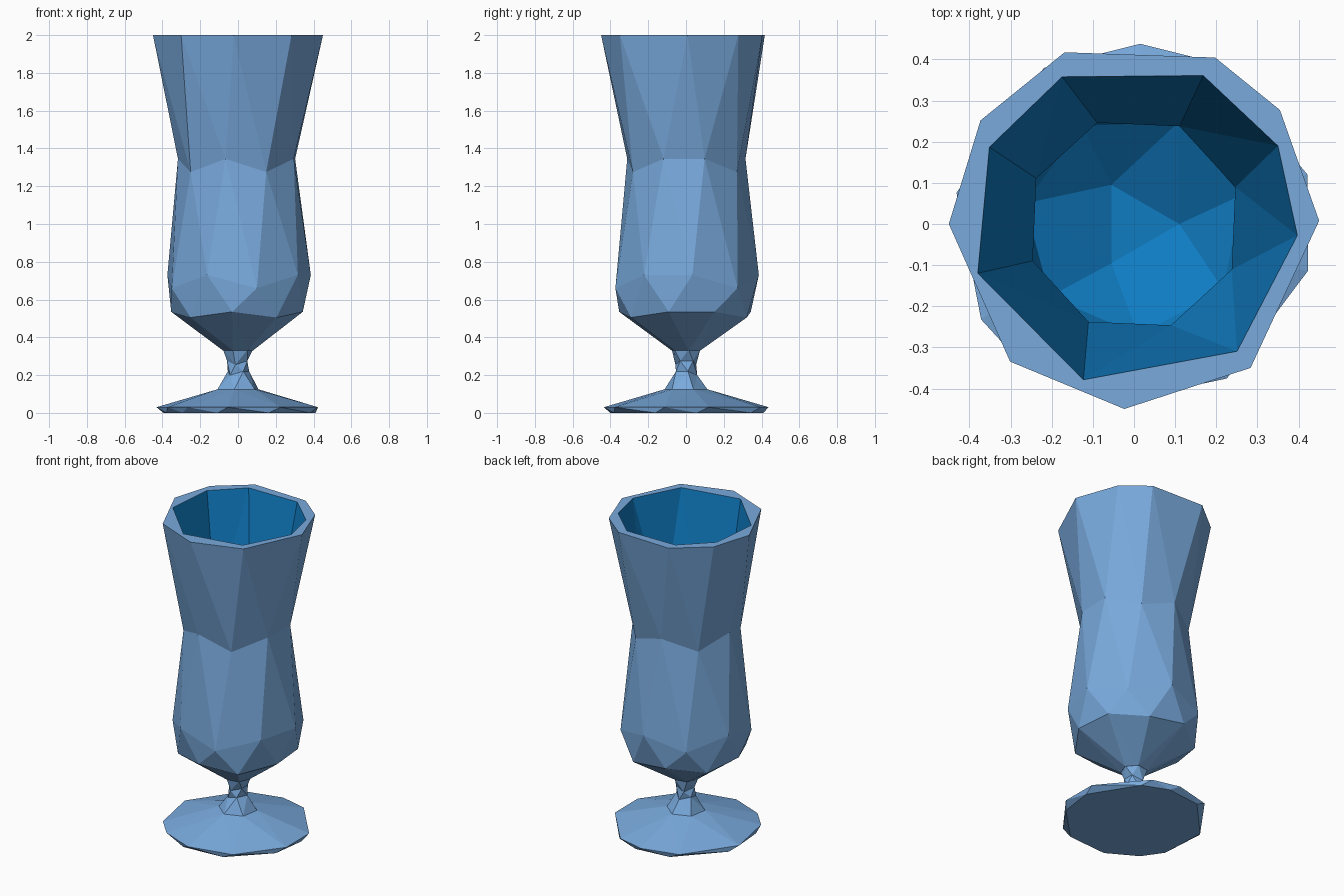
import bpy, bmesh, math

if "Cube" in bpy.data.objects:
    bpy.data.objects.remove(bpy.data.objects["Cube"])


def material(name, rgb):
    m = bpy.data.materials.new(name)
    m.diffuse_color = (*rgb, 1)
    m.use_nodes = True
    m.node_tree.nodes["Principled BSDF"].inputs["Base Color"].default_value = m.diffuse_color
    return m


GLASS = material("pale blue glass", (0.190, 0.400, 0.720))
INNER = material("deep blue inside", (0.005, 0.200, 0.540))


def even(n, start):
    return [start + 360 * k / n for k in range(n)]


def ring(angles, r, z, wobble=0.0):
    """Ring of (angle, x, y, z), heights alternating slightly for a faceted look."""
    out = []
    for k, a in enumerate(sorted(a % 360 for a in angles)):
        t = math.radians(a)
        out.append((a, r * math.cos(t), r * math.sin(t), z + wobble * (-1) ** k))
    return out


def solid(name, rings, inner_from=None):
    """Join rings of any side count with triangles and cap both ends."""
    bm = bmesh.new()
    loops = [[(p[0], bm.verts.new(p[1:])) for p in r] for r in rings]
    for n, (A, B) in enumerate(zip(loops, loops[1:])):
        na, nb = len(A), len(B)
        off = min(range(-nb, nb), key=lambda j: abs(B[j % nb][0] + 360 * (j // nb) - A[0][0]))

        def ang(L, k):
            return L[k % len(L)][0] + 360 * (k // len(L))

        i = j = 0
        while i < na or j < nb:
            ma = ang(A, i) + ang(A, i + 1)
            mb = ang(B, off + j) + ang(B, off + j + 1)
            a, b = A[i % na][1], B[(off + j) % nb][1]
            if j >= nb or (i < na and ma <= mb):
                f = bm.faces.new((a, A[(i + 1) % na][1], b))
                i += 1
            else:
                f = bm.faces.new((a, B[(off + j + 1) % nb][1], b))
                j += 1
            f.material_index = int(inner_from is not None and n >= inner_from)
    bm.faces.new([v for _, v in reversed(loops[0])])
    cap = bm.faces.new([v for _, v in loops[-1]])
    cap.material_index = int(inner_from is not None)
    bmesh.ops.recalc_face_normals(bm, faces=bm.faces)
    me = bpy.data.meshes.new(name)
    bm.to_mesh(me)
    bm.free()
    me.materials.append(GLASS)
    me.materials.append(INNER)
    ob = bpy.data.objects.new(name, me)
    bpy.context.collection.objects.link(ob)
    return ob


# Foot disc with a low cone and the narrow stem
foot = [8, 56, 80, 112, 162, 204, 225, 255, 293, 337]
solid("foot_and_stem", [
    ring(foot, 0.415, 0.0),
    ring([a + 8 for a in foot], 0.438, 0.030),
    ring(even(6, 20), 0.115, 0.125),
    ring(even(5, 10), 0.060, 0.210, 0.01),
    ring(even(5, 40), 0.058, 0.265, 0.01),
    ring(even(6, 10), 0.080, 0.335),
])

# Curved bowl: outside, flat rim, then the inside surface
solid("bowl", [
    ring(even(6, 10), 0.080, 0.330),
    ring(even(9, 25), 0.355, 0.520, 0.015),
    ring(even(9, 5), 0.387, 0.695, 0.035),
    ring(even(9, 18), 0.318, 1.310, 0.035),
    ring([180, 146, 112, 64, 38, 1, 309, 267, 228], 0.450, 2.0),
    ring([116, 65, 28.5, 356, 309, 252, 197.5, 152], 0.398, 2.0),
    ring(even(8, 20), 0.262, 1.320, 0.03),
    ring(even(8, 0), 0.330, 0.700, 0.03),
    ring(even(7, 15), 0.270, 0.520),
    ring(even(3, 0), 0.110, 0.400),
], inner_from=5)
